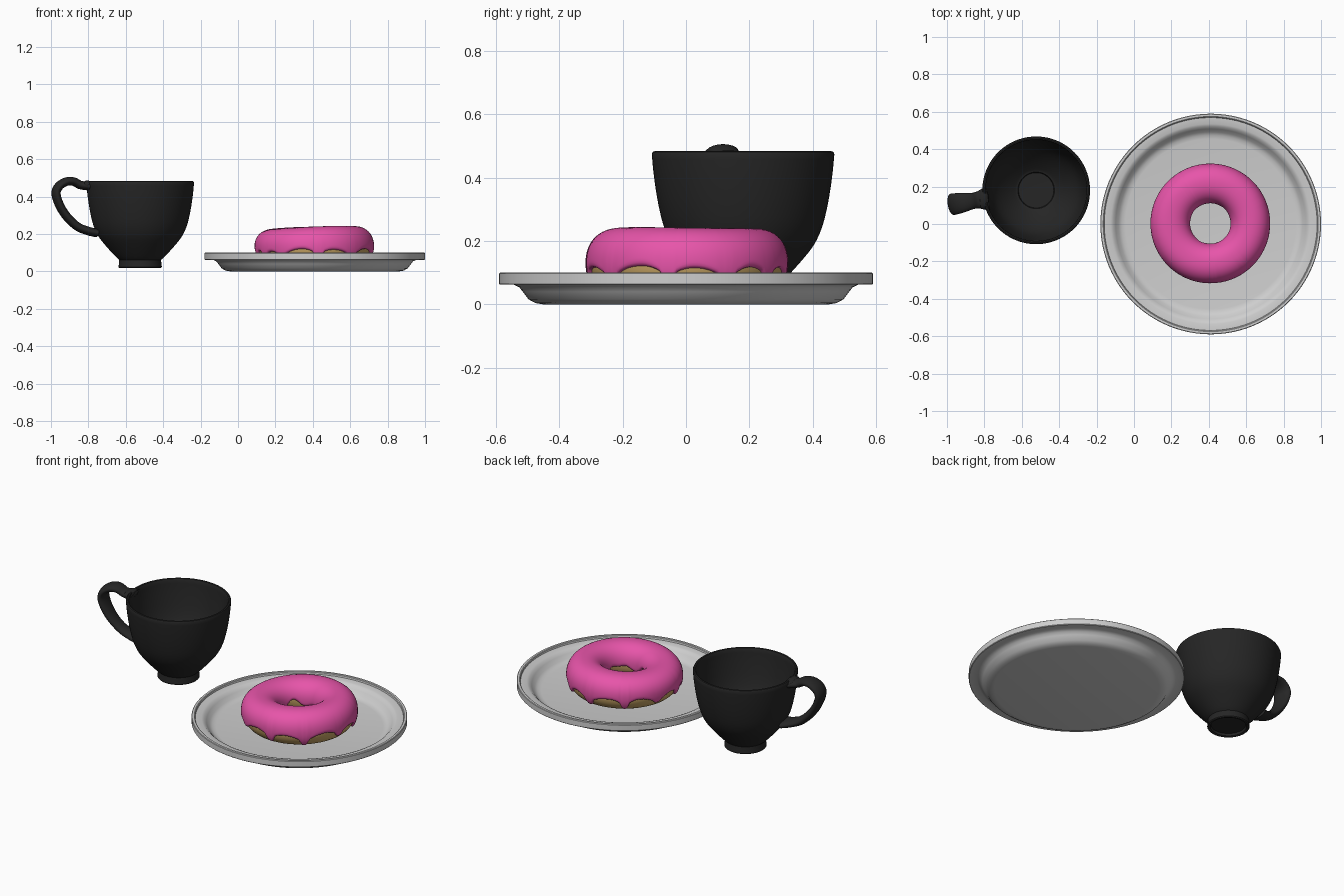
import bpy, bmesh, math
from mathutils import Vector

if "Cube" in bpy.data.objects:
    bpy.data.objects.remove(bpy.data.objects["Cube"], do_unlink=True)


def material(name, rgb):
    m = bpy.data.materials.new(name)
    m.use_nodes = True
    m.diffuse_color = (*rgb, 1)
    m.node_tree.nodes["Principled BSDF"].inputs["Base Color"].default_value = (*rgb, 1)
    return m


GREY = material("plate grey", (0.62, 0.62, 0.62))
BLACK = material("cup black", (0.019, 0.019, 0.019))
PINK = material("icing pink", (0.80, 0.09, 0.40))
TAN = material("dough tan", (0.58, 0.38, 0.13))


def finish(bm, name, mat, location, angle=35):
    """Turn a bmesh into a smooth shaded object."""
    bmesh.ops.remove_doubles(bm, verts=bm.verts, dist=0.0001)
    bmesh.ops.recalc_face_normals(bm, faces=bm.faces)
    mesh = bpy.data.meshes.new(name)
    bm.to_mesh(mesh)
    bm.free()
    mesh.materials.append(mat)
    ob = bpy.data.objects.new(name, mesh)
    ob.location = location
    bpy.context.collection.objects.link(ob)
    bpy.ops.object.select_all(action="DESELECT")
    ob.select_set(True)
    bpy.context.view_layer.objects.active = ob
    bpy.ops.object.shade_smooth_by_angle(angle=math.radians(angle))
    return ob


def lathe(name, profile, mat, location, steps=96):
    """Revolve a radius/height profile around z."""
    bm = bmesh.new()
    verts = [bm.verts.new((r, 0, z)) for r, z in profile]
    edges = [bm.edges.new(pair) for pair in zip(verts, verts[1:])]
    bmesh.ops.spin(bm, geom=verts + edges, cent=(0, 0, 0), axis=(0, 0, 1),
                   angle=math.tau, steps=steps)
    return finish(bm, name, mat, location)


def bridge(bm, rings, closed_rows):
    """Join rings of points with quads."""
    rows = [[bm.verts.new(p) for p in ring] for ring in rings]
    pairs = list(zip(rows, rows[1:]))
    if closed_rows:
        pairs.append((rows[-1], rows[0]))
    for a, b in pairs:
        n = len(a)
        for j in range(n if not closed_rows or closed_rows == "both" else n - 1):
            k = (j + 1) % n
            bm.faces.new((a[j], a[k], b[k], b[j]))
    return rows


def catmull(points, steps):
    """Smooth path through the given points."""
    p = [Vector(q) for q in points]
    p = [2 * p[0] - p[1]] + p + [2 * p[-1] - p[-2]]
    out = []
    for a, b, c, d in zip(p, p[1:], p[2:], p[3:]):
        for i in range(steps):
            t = i / steps
            out.append(0.5 * (2 * b + (c - a) * t + (2 * a - 5 * b + 4 * c - d) * t * t
                              + (3 * b - a - 3 * c + d) * t ** 3))
    return out + [p[-2]]


# Plate with raised lip and recessed floor
lathe("plate", [(0, 0), (0.45, 0), (0.475, 0.004), (0.497, 0.016), (0.515, 0.04),
                (0.526, 0.054), (0.543, 0.062), (0.587, 0.062), (0.59, 0.065),
                (0.59, 0.097), (0.587, 0.1), (0.575, 0.1), (0.571, 0.097),
                (0.569, 0.088), (0.535, 0.087), (0.522, 0.082), (0.508, 0.068),
                (0.492, 0.047), (0.475, 0.037), (0.455, 0.034), (0, 0.034)],
      GREY, (0.41, 0, 0))

# Cup bowl on a small foot
CUP = Vector((-0.523, 0.18, 0))
outer = catmull([(0.112, 0.062), (0.132, 0.08), (0.178, 0.13), (0.222, 0.185), (0.248, 0.24),
                 (0.264, 0.3), (0.275, 0.36), (0.283, 0.42), (0.288, 0.474)], 3)
inner = catmull([(0.27, 0.474), (0.265, 0.42), (0.257, 0.36), (0.246, 0.3), (0.229, 0.245),
                 (0.2, 0.195), (0.157, 0.145), (0.112, 0.105), (0.098, 0.098)], 3)
profile = [(0, 0.034), (0.094, 0.034), (0.099, 0.022), (0.104, 0.019), (0.112, 0.019),
           (0.116, 0.024), (0.113, 0.045)]
profile += [tuple(q) for q in outer] + [(0.285, 0.481), (0.279, 0.483), (0.273, 0.481)]
profile += [tuple(q) for q in inner] + [(0.094, 0.088), (0.05, 0.086), (0, 0.086)]
lathe("cup", profile, BLACK, CUP)

# Cup handle: flat oval section swept along a loop (distance, height, half width)
path = catmull([(0.262, 0.455, 0.07), (0.29, 0.457, 0.055), (0.327, 0.463, 0.043),
                (0.36, 0.48, 0.046), (0.4, 0.48, 0.053), (0.44, 0.456, 0.057),
                (0.456, 0.415, 0.057), (0.435, 0.35, 0.052), (0.395, 0.29, 0.046),
                (0.34, 0.24, 0.043), (0.285, 0.217, 0.052), (0.235, 0.205, 0.065)], 5)
rings = []
for i, p in enumerate(path):
    t = path[min(i + 1, len(path) - 1)] - path[max(i - 1, 0)]
    normal = Vector((-t.y, t.x)).normalized()
    ring = []
    for j in range(20):
        a = math.tau * j / 20
        off = normal * 0.023 * math.sin(a)
        ring.append((-(p.x + off.x), p.z * math.cos(a), p.y + off.y))
    rings.append(ring)
bm = bmesh.new()
rows = bridge(bm, rings, False)
bm.faces.new(rows[0])
bm.faces.new(rows[-1])
handle = finish(bm, "cup_handle", BLACK, CUP, 60)
handle.rotation_euler.z = math.radians(9.5)

# Thumb bump where the handle meets the rim
bm = bmesh.new()
bmesh.ops.create_uvsphere(bm, u_segments=20, v_segments=12, radius=1)
bmesh.ops.scale(bm, verts=bm.verts, vec=(0.03, 0.055, 0.022))
finish(bm, "handle_joint", BLACK, CUP + Vector((-0.282, -0.047, 0.464)), 60)


def ring_point(u, v, lift):
    """Point on the ring cake at turn u and section angle v, raised by lift."""
    c, s = math.cos(v), math.sin(v)
    soft = lambda x: math.copysign(abs(x) ** 0.9, x)
    r = 0.214 + (0.093 + lift) * soft(c)
    top = 0.007 * math.cos(u) + 0.003 * math.cos(2 * u + 2.5)
    z = 0.13 + (0.094 + lift) * soft(s) + max(s, 0) * top
    return (r * math.cos(u), r * math.sin(u), z)


TURNS, SECTION = 180, 32
CAKE = (0.408, 0.003, 0)

# Dough ring
bm = bmesh.new()
bridge(bm, [[ring_point(math.tau * i / TURNS, math.tau * j / SECTION, 0)
             for j in range(SECTION)] for i in range(TURNS)], "both")
finish(bm, "doughnut_dough", TAN, CAKE, 80)

# Icing shell with drips (turn in degrees, length of the run)
DRIPS = [(-86, 22), (-50, 24), (-11, 12), (24, 20), (55, 14), (86, 22),
         (125, 26), (160, 8), (192, 20), (212, 14), (236, 2)]


def outer_edge(deg):
    edge = -6 - 3 * math.sin(math.radians(5 * deg))
    for centre, run in DRIPS:
        d = (deg - centre + 180) % 360 - 180
        edge -= 14 * math.exp(-(d / 9) ** 2) + run * math.exp(-(d / 4) ** 4)
    return math.radians(edge)


rings = []
for i in range(TURNS):
    u = math.tau * i / TURNS
    start = outer_edge(math.degrees(u))
    stop = math.radians(186 + 7 * math.sin(4 * u + 1) + 4 * math.sin(7 * u))
    ring = []
    for j in range(41):
        f = j / 40
        f = 0.5 * f + 0.5 * (0.5 - 0.5 * math.cos(math.pi * f))
        v = start + (stop - start) * f
        edge = min(v - start, stop - v) / 0.16
        lift = 0.015 * math.sqrt(max(0, 1 - max(0, 1 - edge) ** 2)) - 0.002
        ring.append(ring_point(u, v, lift))
    rings.append(ring)
bm = bmesh.new()
bridge(bm, rings, "open")
finish(bm, "doughnut_icing", PINK, CAKE, 80)
